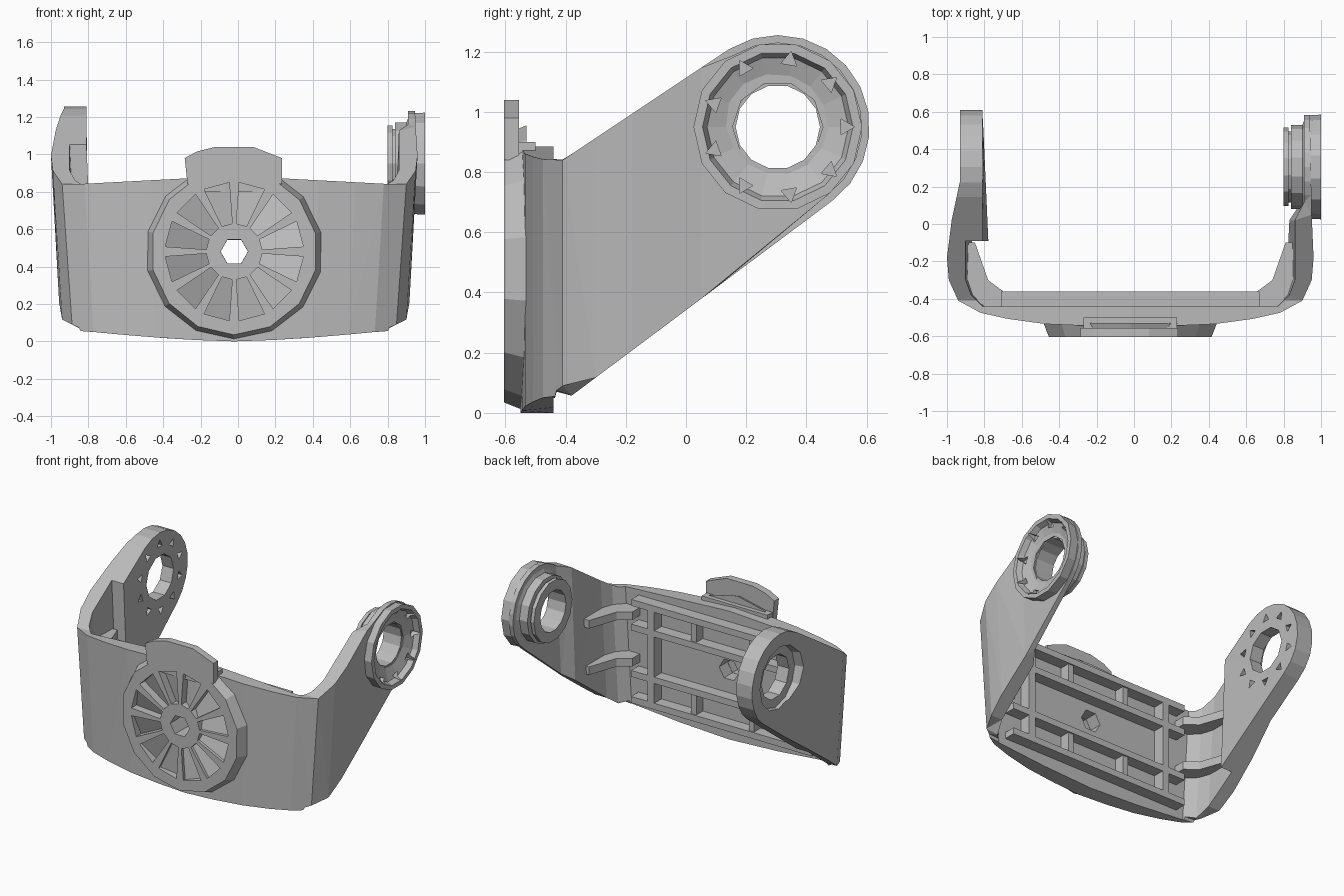
import bpy, bmesh, math

if "Cube" in bpy.data.objects:
    bpy.data.objects.remove(bpy.data.objects["Cube"])

CX = -0.02              # the body sits slightly left of the end disc
PY, PZ = 0.305, 0.95    # pivot axis in y, z

grey = bpy.data.materials.new("plain grey")
grey.diffuse_color = (0.5, 0.5, 0.5, 1)
grey.use_nodes = True
grey.node_tree.nodes["Principled BSDF"].inputs["Base Color"].default_value = grey.diffuse_color


def finish(name, bm):
    bmesh.ops.recalc_face_normals(bm, faces=bm.faces)
    me = bpy.data.meshes.new(name)
    bm.to_mesh(me)
    bm.free()
    me.materials.append(grey)
    ob = bpy.data.objects.new(name, me)
    bpy.context.collection.objects.link(ob)
    return ob


def place(axis, u, v, w):
    return {"x": (w, u, v), "y": (u, w, v), "z": (u, v, w)}[axis]


def prism(name, pts, axis, a, b, top=None):
    """Extrude a 2D outline from a to b; b may be a list, top an end outline."""
    bm = bmesh.new()
    n = len(pts)
    ends = b if isinstance(b, list) else [b] * n
    lo = [bm.verts.new(place(axis, u, v, a)) for u, v in pts]
    hi = [bm.verts.new(place(axis, u, v, w)) for (u, v), w in zip(top or pts, ends)]
    bm.faces.new(lo)
    bm.faces.new(hi)
    for i in range(n):
        j = (i + 1) % n
        bm.faces.new((lo[i], lo[j], hi[j], hi[i]))
    return finish(name, bm)


def ngon(cu, cv, r, n, turn=0.0):
    return [(cu + r * math.cos(turn + math.tau * i / n),
             cv + r * math.sin(turn + math.tau * i / n)) for i in range(n)]


def box(name, x0, x1, y0, y1, z0, z1):
    return prism(name, [(x0, y0), (x1, y0), (x1, y1), (x0, y1)], "z", z0, z1)


def boolean(ob, cutter, op="DIFFERENCE"):
    mod = ob.modifiers.new("cut", "BOOLEAN")
    mod.object, mod.operation, mod.solver = cutter, op, "EXACT"
    bpy.context.view_layer.objects.active = ob
    bpy.ops.object.modifier_apply(modifier=mod.name)
    bpy.data.objects.remove(cutter)


# U-shaped shell: plan outline trimmed by the side outline
corner_out = [(0.22, -0.545), (0.45, -0.535), (0.65, -0.508), (0.8, -0.475),
              (0.92, -0.41), (0.97, -0.3), (0.98, -0.18)]
corner_in = [(0.88, -0.3), (0.85, -0.38), (0.79, -0.44), (0.4, -0.44)]
right = corner_out + [(0.97, 0.05), (0.96, 0.65), (0.93, 0.65), (0.93, 0.1),
                      (0.88, 0.02)] + corner_in
left = corner_out + [(0.955, 0.02), (0.91, 0.23), (0.91, 0.65), (0.79, 0.65),
                     (0.79, -0.09), (0.88, -0.09)] + corner_in
plan = [(x + CX, y) for x, y in right] + [(CX, -0.44)]
plan += [(CX - x, y) for x, y in reversed(left)] + [(CX, -0.55)]
body = prism("bracket_shell", plan, "z", -0.2, 1.5)

side = [(-0.65, 0.0), (-0.435, 0.0), (-0.43, 0.02)]
for i in range(12):
    a = math.radians(-54 + 176 * i / 11)
    side.append((PY + 0.305 * math.cos(a), PZ + 0.305 * math.sin(a)))
side += [(-0.41, 0.84), (-0.65, 0.84)]
boolean(body, prism("side_cutter", side, "x", -1.3, 1.3), "INTERSECT")

# narrow the shell toward its lower edge, bow both long edges, shrink the right tip
bm = bmesh.new()
bm.from_mesh(body.data)
bmesh.ops.triangulate(bm, faces=bm.faces)
for v in bm.verts:
    x, y, z = v.co
    mid = min(1, abs(x - CX) / 0.85)
    v.co.x = CX + (x - CX) * (0.94 + 0.06 * min(1, max(0, z) / 0.8))
    if y < -0.4 and z < 0.1:
        v.co.z += 0.055 * mid ** 1.5
    if y < -0.404 and z > 0.8:
        v.co.z += 0.045 * (1 - mid)
    r = math.hypot(y - PY, z - PZ)
    if x > 0.8 and 0.29 < r < 0.32 and y > 0.1:
        v.co.y = PY + (y - PY) * 0.92
        v.co.z = PZ + (z - PZ) * 0.92
bm.to_mesh(body.data)
bm.free()

# pivot bores, dish on the outer left arm, centre hole in the front
boolean(body, prism("bore_cutter", ngon(PY, PZ, 0.15, 10), "x", -1.3, 1.3))
boolean(body, prism("dish_cutter", ngon(PY, PZ, 0.25, 12), "x", -1.1, -0.895,
                    ngon(PY, PZ, 0.21, 12)))
boolean(body, prism("hole_cutter", ngon(CX, 0.48, 0.075, 6), "y", -0.8, -0.2))

# small pockets around the left pivot, inner side
for i in range(10):
    a = math.tau * (i + 0.5) / 10
    boolean(body, prism("pocket_cutter",
                        ngon(PY + 0.225 * math.cos(a), PZ + 0.225 * math.sin(a), 0.032, 3, a),
                        "x", -0.7, -0.845))


# right pivot: turned hub with outer dish and stepped inner boss
def lathe(name, prof, n):
    bm = bmesh.new()
    rings = []
    for i in range(n):
        a = math.tau * i / n
        rings.append([bm.verts.new((x, PY + r * math.cos(a), PZ + r * math.sin(a)))
                      for r, x in prof])
    m = len(prof)
    for i in range(n):
        p, q = rings[i], rings[(i + 1) % n]
        for k in range(m):
            bm.faces.new((p[k], p[(k + 1) % m], q[(k + 1) % m], q[k]))
    return finish(name, bm)


hub = lathe("right_pivot_hub",
            [(0.14, 0.80), (0.21, 0.80), (0.21, 0.825), (0.19, 0.825), (0.19, 0.84),
             (0.225, 0.84), (0.225, 0.9), (0.275, 0.92), (0.28, 1.0), (0.25, 1.0),
             (0.235, 0.965), (0.15, 0.935), (0.14, 0.935)], 14)
for i in range(9):
    a = math.tau * i / 9
    boolean(hub, prism("pocket_cutter",
                       ngon(PY + 0.225 * math.cos(a), PZ + 0.225 * math.sin(a), 0.03, 3, a),
                       "x", 1.1, 0.935))

# front wheel with tilted wedge recesses and an open centre
wheel = prism("front_wheel", ngon(CX, 0.48, 0.445, 14, 0.22), "y", -0.605, -0.53,
              ngon(CX, 0.48, 0.475, 14, 0.22))
for i in range(12):
    a = math.tau * (i + 0.5) / 12
    wedge = [(CX + r * math.cos(a + d), 0.48 + r * math.sin(a + d))
             for r, d in ((0.15, -0.19), (0.37, -0.19), (0.37, 0.19), (0.15, 0.19))]
    boolean(wheel, prism("wedge_cutter", wedge, "y", -0.7,
                         [-0.585, -0.585, -0.55, -0.55]))
boolean(wheel, prism("hole_cutter", ngon(CX, 0.48, 0.075, 6), "y", -0.8, -0.2,
                     ngon(CX, 0.48, 0.07, 6)))

# tab above the wheel
prism("front_tab", [(-0.27, 0.84), (-0.285, 0.98), (-0.22, 1.015), (-0.12, 1.04),
                    (0.08, 1.04), (0.235, 0.98), (0.235, 0.84), (0.15, 0.87),
                    (-0.02, 0.9), (-0.17, 0.87)], "y", -0.605, -0.555)
box("tab_foot", -0.27, 0.23, -0.58, -0.5, 0.8, 0.9)

# stiffening ribs on the inside of the front
for z in (0.12, 0.3, 0.62, 0.79):
    box("long_rib", CX - 0.69, CX + 0.69, -0.47, -0.36, z - 0.022, z + 0.022)
for x in (-0.54, 0.54):
    box("upright_rib", CX + x - 0.025, CX + x + 0.025, -0.47, -0.36, 0.11, 0.8)
for x in (-0.22, 0.22):
    for z0, z1 in ((0.12, 0.3), (0.62, 0.79)):
        box("short_rib", CX + x - 0.02, CX + x + 0.02, -0.47, -0.37, z0, z1)

# corner gussets joining front and arms
for s in (-1, 1):
    tri = [(0.9, -0.1), (0.83, -0.1), (0.76, -0.3), (0.68, -0.36), (0.68, -0.46),
           (0.79, -0.455), (0.9, -0.34)]
    for z in (0.38, 0.7):
        prism("corner_gusset", [(CX + s * x, y) for x, y in tri], "z", z - 0.028, z + 0.028)
